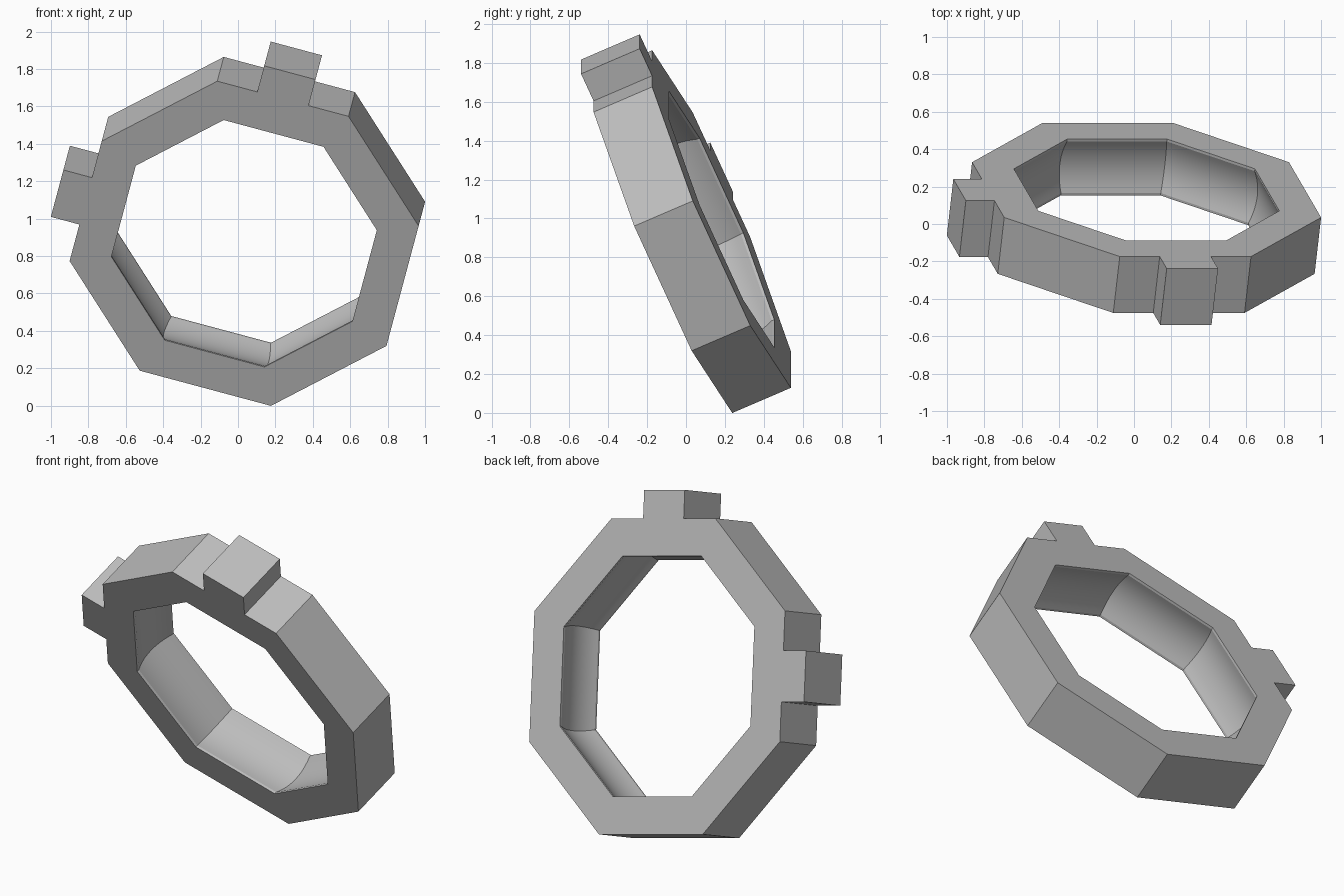
import bpy, bmesh
from math import radians, pi, cos, sin, tan
from mathutils import Matrix

cube = bpy.data.objects.get("Cube")
if cube:
    bpy.data.objects.remove(cube, do_unlink=True)

SIDES = 8
OUTER, INNER = 0.877, 0.667       # distances from the centre to the flats
HALF_DEPTH = 0.165
TAB_HALF, TAB_TOP = 0.142, 1.035
LIP, GROOVE, STEPS = 0.014, 0.035, 12
TAB_SIDES = (0, 6)                # top flat and right-hand flat

grey = bpy.data.materials.new("plain_grey")
grey.use_nodes = True
colour = (0.5, 0.5, 0.5, 1)
grey.diffuse_color = colour
grey.node_tree.nodes["Principled BSDF"].inputs["Base Color"].default_value = colour

half_tan = tan(pi / SIDES)
bm = bmesh.new()


def point(side, across, out, depth):
    """Point on a flat: along the flat, away from the centre, along the axis."""
    a = side * 2 * pi / SIDES
    return bm.verts.new((across * cos(a) + out * sin(a), depth,
                         out * cos(a) - across * sin(a)))


def strip(row_a, row_b):
    for i in range(len(row_a) - 1):
        bm.faces.new((row_a[i], row_a[i + 1], row_b[i + 1], row_b[i]))


# Groove section of the bore: narrow lips with a shallow hollow between them
span = HALF_DEPTH - LIP
section = [(-HALF_DEPTH, INNER)]
for i in range(STEPS + 1):
    t = 2 * i / STEPS - 1
    section.append((t * span, INNER + GROOVE * (1 - t * t)))
section.append((HALF_DEPTH, INNER))

for side in range(SIDES):
    # Outer outline of this flat, with a square tab where needed
    w = OUTER * half_tan
    outline = [(-w, OUTER), (w, OUTER)]
    if side in TAB_SIDES:
        h = TAB_HALF
        outline[1:1] = [(-h, OUTER), (-h, TAB_TOP), (h, TAB_TOP), (h, OUTER)]
    front = [point(side, x, r, -HALF_DEPTH) for x, r in outline]
    back = [point(side, x, r, HALF_DEPTH) for x, r in outline]
    strip(front, back)

    # Hollowed inner wall, mitred at both corners
    left = [point(side, -r * half_tan, r, y) for y, r in section]
    right = [point(side, r * half_tan, r, y) for y, r in section]
    strip(left, right)

    # Flat front and back faces
    bm.faces.new(front + [right[0], left[0]])
    bm.faces.new(back + [right[-1], left[-1]])

bmesh.ops.remove_doubles(bm, verts=bm.verts, dist=0.0005)
bmesh.ops.recalc_face_normals(bm, faces=bm.faces)

mesh = bpy.data.meshes.new("octagonal_ring")
bm.to_mesh(mesh)
bm.free()
mesh.materials.append(grey)
ring = bpy.data.objects.new("octagonal_ring", mesh)
bpy.context.collection.objects.link(ring)

# Lean the ring back and roll it to its resting pose
ring.matrix_world = (Matrix.Translation((0.05, 0.032, 0.932))
                     @ Matrix.Rotation(radians(15), 4, 'Y')
                     @ Matrix.Rotation(radians(24), 4, 'X'))

bpy.ops.object.select_all(action='DESELECT')
ring.select_set(True)
bpy.context.view_layer.objects.active = ring
bpy.ops.object.shade_smooth_by_angle(angle=radians(20))
